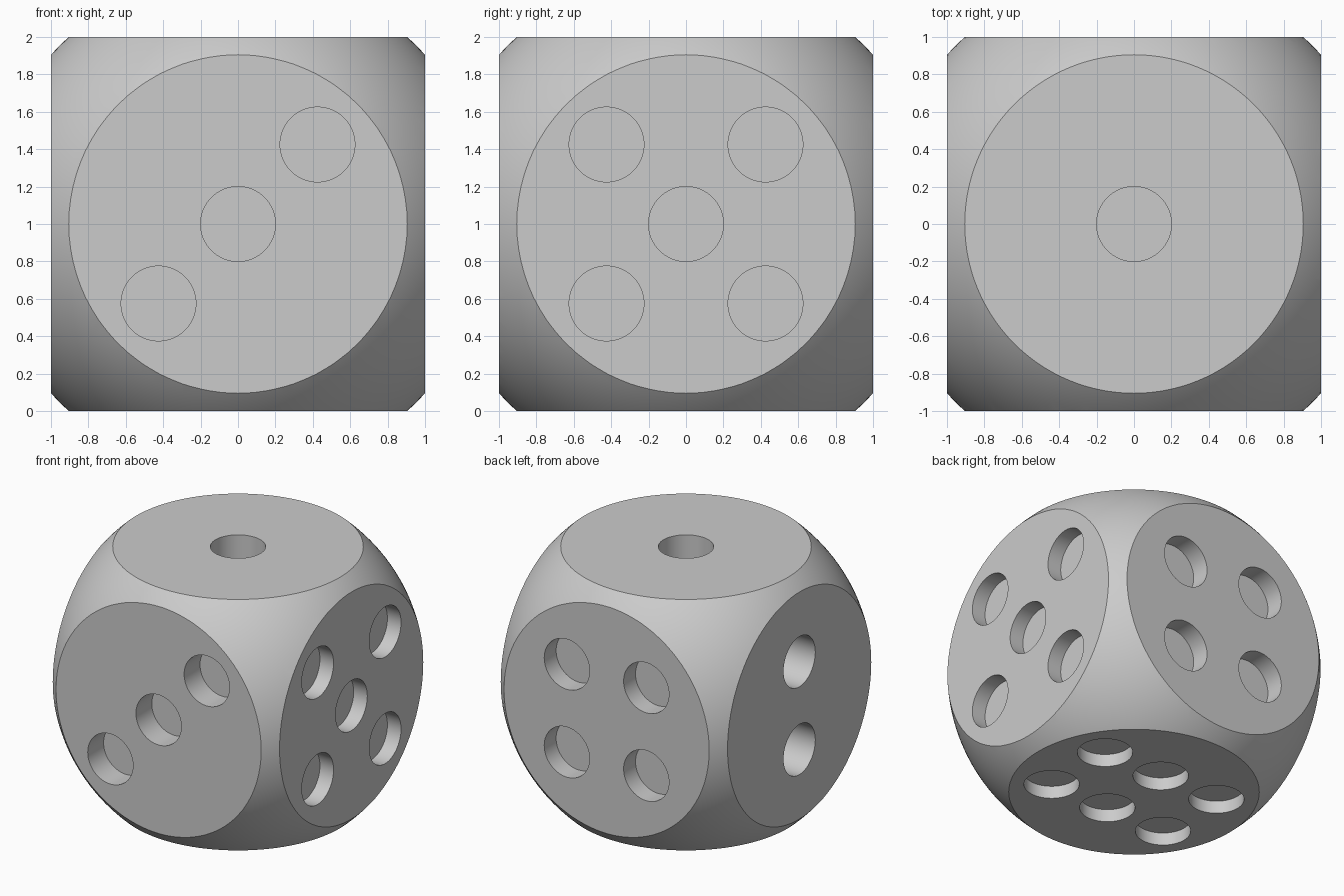
import bpy
import bmesh
from math import sqrt
from mathutils import Matrix, Vector

if "Cube" in bpy.data.objects:
    bpy.data.objects.remove(bpy.data.objects["Cube"], do_unlink=True)

FLAT_RADIUS = 0.905               # round flat on each side
PIP_RADIUS = 0.2
TOTAL_DEPTH = 0.6                 # shared by the pips of one side
CENTRE = Vector((0, 0, 1))

grey = bpy.data.materials.new("light_grey")
grey.use_nodes = True
grey.diffuse_color = (0.6, 0.6, 0.6, 1)
grey.node_tree.nodes["Principled BSDF"].inputs["Base Color"].default_value = (0.6, 0.6, 0.6, 1)


def make_object(name, bm):
    bmesh.ops.recalc_face_normals(bm, faces=bm.faces)
    mesh = bpy.data.meshes.new(name)
    bm.to_mesh(mesh)
    bm.free()
    mesh.materials.append(grey)
    obj = bpy.data.objects.new(name, mesh)
    bpy.context.collection.objects.link(obj)
    return obj


# Pip layouts: side direction, then the two in-plane axes and pip positions
X, Y, Z = Vector((1, 0, 0)), Vector((0, 1, 0)), Vector((0, 0, 1))


def square(s):
    return [(a, b) for a in (-s, s) for b in (-s, s)]


wide, near = 0.425, 0.35
sides = [
    (Z, X, Y, [(0, 0)]),
    (-X, Y, Z, [(0, -near), (0, near)]),
    (-Y, X, Z, [(-wide, -wide), (0, 0), (wide, wide)]),
    (Y, X, Z, square(near)),
    (X, Y, Z, square(wide) + [(0, 0)]),
    (-Z, X, Y, [(a, b) for a in (-0.525, 0, 0.525) for b in (-0.3, 0.3)]),
]

# Body: a ball trimmed flat on six sides
bm = bmesh.new()
bmesh.ops.create_uvsphere(bm, u_segments=128, v_segments=64,
                          radius=sqrt(1 + FLAT_RADIUS ** 2),
                          matrix=Matrix.Translation(CENTRE))
for normal, *_ in sides:
    cut = bmesh.ops.bisect_plane(bm, geom=bm.verts[:] + bm.edges[:] + bm.faces[:],
                                 plane_co=CENTRE + normal, plane_no=normal,
                                 clear_outer=True)
    rim = [e for e in cut["geom_cut"] if isinstance(e, bmesh.types.BMEdge)]
    bmesh.ops.contextual_create(bm, geom=rim)
body = make_object("die_body", bm)

# Pip cutters: fewer pips on a side are drilled deeper
bm = bmesh.new()
for normal, u, v, pips in sides:
    depth = TOTAL_DEPTH / len(pips)
    turn = normal.to_track_quat('Z', 'Y').to_matrix().to_4x4()
    for a, b in pips:
        middle = CENTRE + normal * (1 + (0.1 - depth) / 2) + u * a + v * b
        bmesh.ops.create_cone(bm, cap_ends=True, segments=64,
                              radius1=PIP_RADIUS, radius2=PIP_RADIUS,
                              depth=depth + 0.1,
                              matrix=Matrix.Translation(middle) @ turn)
cutter = make_object("pip_cutters", bm)
cutter.hide_render = True

# Drill the pips
drill = body.modifiers.new("pips", 'BOOLEAN')
drill.operation = 'DIFFERENCE'
drill.solver = 'EXACT'
drill.object = cutter
bpy.ops.object.select_all(action='DESELECT')
body.select_set(True)
bpy.context.view_layer.objects.active = body
bpy.ops.object.modifier_apply(modifier=drill.name)
bpy.data.objects.remove(cutter, do_unlink=True)
bpy.ops.object.shade_smooth_by_angle(angle=0.52)
